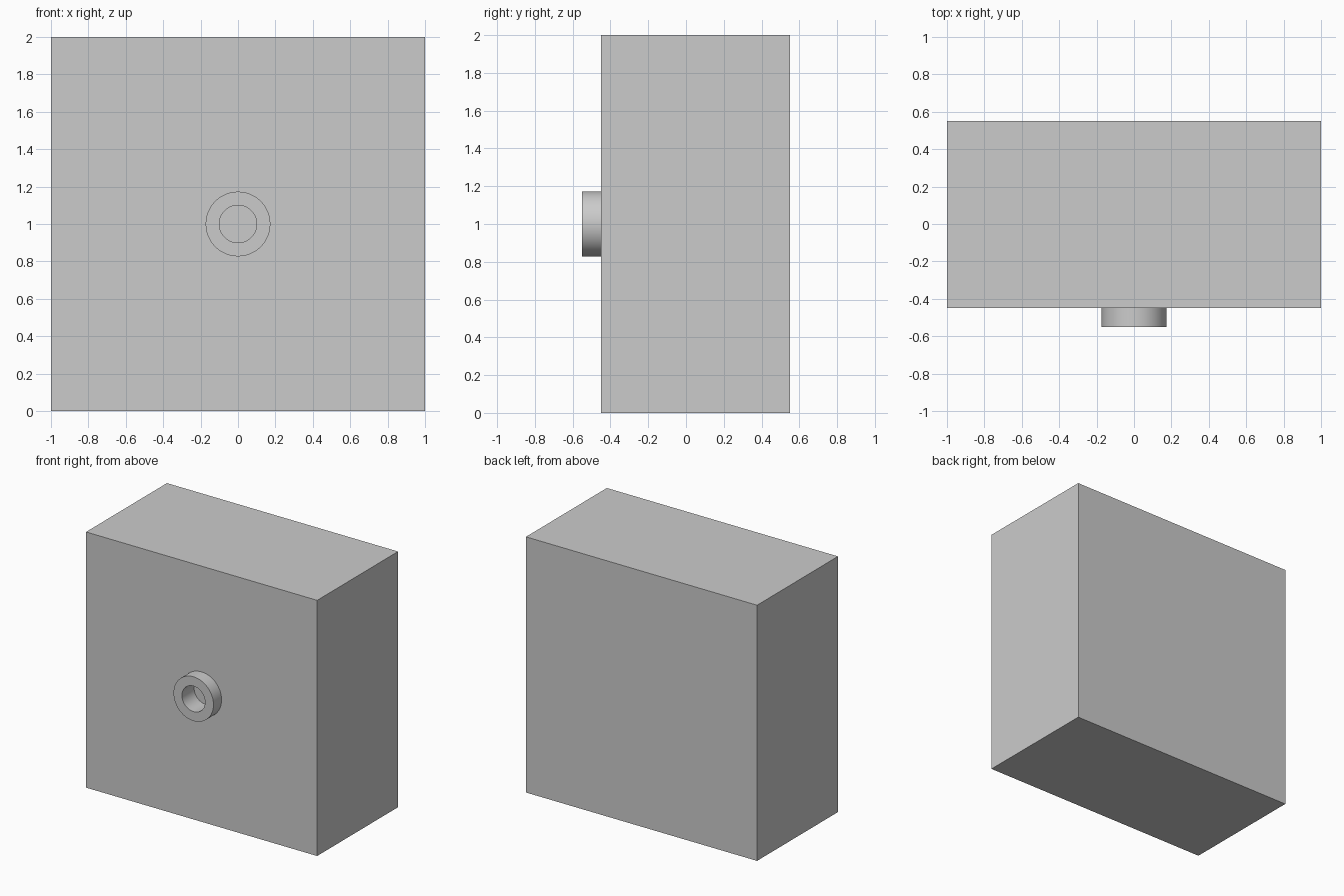
import bpy, math

if "Cube" in bpy.data.objects:
    bpy.data.objects.remove(bpy.data.objects["Cube"])

FRONT = -0.45   # y of the block's front face
MID_Z = 1.0


def cylinder(name, radius, y0, y1):
    """Cylinder lying along y between y0 and y1."""
    bpy.ops.mesh.primitive_cylinder_add(
        vertices=64, radius=radius, depth=y1 - y0,
        location=(0, (y0 + y1) / 2, MID_Z), rotation=(math.pi / 2, 0, 0))
    ob = bpy.context.object
    ob.name = name
    return ob


def cut(ob, cutter):
    mod = ob.modifiers.new("bore", 'BOOLEAN')
    mod.operation = 'DIFFERENCE'
    mod.solver = 'EXACT'
    mod.object = cutter
    bpy.ops.object.select_all(action='DESELECT')
    ob.select_set(True)
    bpy.context.view_layer.objects.active = ob
    bpy.ops.object.modifier_apply(modifier=mod.name)
    bpy.ops.object.shade_smooth_by_angle(angle=math.radians(30))


# Main block
bpy.ops.mesh.primitive_cube_add(size=1, location=(0, FRONT + 0.5, MID_Z))
block = bpy.context.object
block.name = "block"
block.scale = (2, 1, 2)
bpy.ops.object.transform_apply(location=False, rotation=False, scale=True)

# Round collar on the front face
collar = cylinder("collar", 0.173, FRONT - 0.1, FRONT)

# Blind bore through the collar, slightly into the block
bore = cylinder("bore_cutter", 0.1, FRONT - 0.2, FRONT + 0.05)
bore.hide_render = True
for part in (block, collar):
    cut(part, bore)
bpy.data.objects.remove(bore, do_unlink=True)
